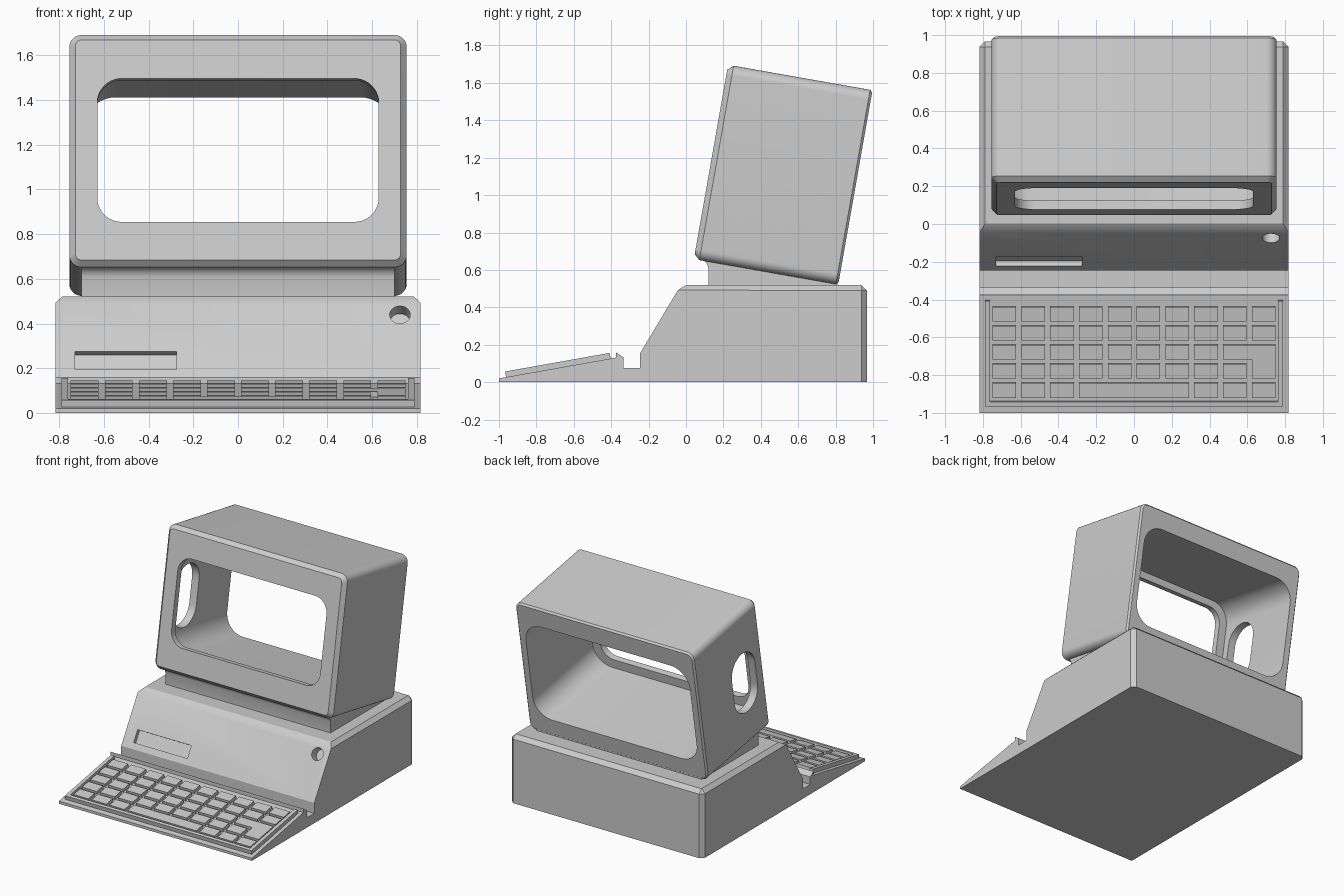
import bpy, bmesh, math
from mathutils import Matrix

if "Cube" in bpy.data.objects:
    bpy.data.objects.remove(bpy.data.objects["Cube"])

grey = bpy.data.materials.new("light_grey")
grey.diffuse_color = (0.604, 0.604, 0.604, 1)
grey.use_nodes = True
grey.node_tree.nodes["Principled BSDF"].inputs["Base Color"].default_value = grey.diffuse_color


def finish(name, bm, smooth=False):
    bmesh.ops.recalc_face_normals(bm, faces=bm.faces[:])
    me = bpy.data.meshes.new(name)
    bm.to_mesh(me)
    bm.free()
    me.materials.append(grey)
    ob = bpy.data.objects.new(name, me)
    bpy.context.collection.objects.link(ob)
    if smooth:
        shade(ob)
    return ob


def activate(ob):
    bpy.ops.object.select_all(action='DESELECT')
    ob.select_set(True)
    bpy.context.view_layer.objects.active = ob


def shade(ob):
    activate(ob)
    bpy.ops.object.shade_smooth_by_angle(angle=math.radians(30))


def prism(bm, bottom, top):
    """Solid between two matching outlines of 3D points."""
    a = [bm.verts.new(p) for p in bottom]
    b = [bm.verts.new(p) for p in top]
    n = len(a)
    bm.faces.new(a[::-1])
    bm.faces.new(b)
    for i in range(n):
        bm.faces.new((a[i], a[(i + 1) % n], b[(i + 1) % n], b[i]))


def side_profile(bm, pts, w):
    prism(bm, [(-w, y, z) for y, z in pts], [(w, y, z) for y, z in pts])


def cut(ob, cutter):
    cutter.hide_render = True
    mod = ob.modifiers.new("cut", 'BOOLEAN')
    mod.object = cutter
    mod.solver = 'EXACT'
    activate(ob)
    bpy.ops.object.modifier_apply(modifier=mod.name)
    bpy.data.objects.remove(cutter)


# Computer case: one side profile, chamfered round the top and back corners
profile = [(-1, 0), (-1, .02), (-.375, .131), (-.375, .16), (-.335, .133),
           (-.335, .075), (-.245, .075), (-.245, .155), (-.028, .52),
           (.967, .52), (.967, 0)]
bm = bmesh.new()
side_profile(bm, profile, .818)
edges = []
for e in bm.edges:
    p, q = e.verts[0].co, e.verts[1].co
    on_top = p.z > .51 and q.z > .51
    back_corner = p.y > .96 and q.y > .96 and abs(p.x - q.x) < .01
    if on_top or back_corner:
        edges.append(e)
bmesh.ops.bevel(bm, geom=edges, offset=.03, segments=1, affect='EDGES')
case = finish("case", bm)

# Disk slot and round socket sunk into the sloping front
lean = math.atan2(.217, .365)
bm = bmesh.new()
bmesh.ops.create_cube(bm, size=1, matrix=Matrix.Translation((-.502, -.1975, .235))
                      @ Matrix.Rotation(-lean, 4, 'X')
                      @ Matrix.Diagonal((.455, .06, .093, 1)))
cut(case, finish("slot_cutter", bm))
bm = bmesh.new()
bmesh.ops.create_cone(bm, cap_ends=True, segments=32, radius1=.046, radius2=.046,
                      depth=.14, matrix=Matrix.Translation((.725, -.076, .44))
                      @ Matrix.Rotation(math.pi / 2 - lean, 4, 'X'))
cut(case, finish("socket_cutter", bm))
shade(case)


# Keyboard parts lie on the sloping deck
def on_deck(bm, outline, low, high):
    def lift(h):
        return [(x, y - .178 * h, .02 + .178 * (y + 1) + h) for x, y in outline]
    prism(bm, lift(low), lift(high))


def rect(x0, x1, y0, y1):
    return [(x0, y0), (x1, y0), (x1, y1), (x0, y1)]


bm = bmesh.new()
on_deck(bm, [(-.79, -.403), (-.79, -.962), (.79, -.962), (.79, -.403),
             (.762, -.403), (.762, -.937), (-.762, -.937), (-.762, -.403)], -.004, .03)
finish("keyboard_rim", bm)

PX, PY, HW, HH = .1525, .1008, .0625, .0385


def col_x(c):
    return (c - 4.5) * PX


def row_y(r):
    return -.474 - r * PY


bm = bmesh.new()
for r in range(5):
    c = 0
    while c < 10:
        span = 4 if (r, c) == (4, 3) else 1      # space bar
        in_return = (r == 2 and c >= 8) or (r == 3 and c == 9)
        if not in_return:
            on_deck(bm, rect(col_x(c) - HW, col_x(c + span - 1) + HW,
                             row_y(r) - HH, row_y(r) + HH), -.004, .024)
        c += span
# L-shaped return key
right, top = col_x(9) + HW, row_y(2) + HH
on_deck(bm, [(col_x(8) - HW, top), (col_x(8) - HW, row_y(2) - HH),
             (col_x(9) - HW, row_y(2) - HH), (col_x(9) - HW, row_y(3) - HH),
             (right, row_y(3) - HH), (right, top)], -.004, .024)
finish("keys", bm)

# Neck: wedge under the tilted monitor with a coved front
bm = bmesh.new()
side_profile(bm, [(.12, .51), (.12, .61), (.113, .632), (.096, .648), (.07, .657),
                  (.10, .665), (.81, .54), (.81, .51)], .70)
finish("neck", bm, True)


# Monitor shell: rounded rectangles lofted out, through the window and back
def ring(bm, y, w, z0, z1, rad, seg=10):
    verts = []
    corners = [(w - rad, z1 - rad), (rad - w, z1 - rad),
               (rad - w, z0 + rad), (w - rad, z0 + rad)]
    for k, (cx, cz) in enumerate(corners):
        for i in range(seg + 1):
            a = math.pi / 2 * (k + i / seg)
            verts.append(bm.verts.new((cx + rad * math.cos(a), y, cz + rad * math.sin(a))))
    return verts


bm = bmesh.new()
rings = [ring(bm, *s) for s in [
    (.711, .743, .667, 1.698, .045),      # back edge
    (.698, .755, .655, 1.71, .055),
    (-.043, .755, .655, 1.71, .055),      # front chamfer
    (-.073, .728, .682, 1.683, .028),
    (-.073, .63, .855, 1.507, .11),       # window
    (-.025, .63, .855, 1.507, .11),
    (-.025, .695, .785, 1.56, .15),       # cavity
    (.711, .695, .785, 1.56, .15)]]
for a, b in zip(rings, rings[1:] + rings[:1]):
    n = len(a)
    for i in range(n):
        bm.faces.new((a[i], a[(i + 1) % n], b[(i + 1) % n], b[i]))
monitor = finish("monitor", bm)

# Oval opening through the left wall
bm = bmesh.new()
oval = []
for k, cz in enumerate((1.248, 1.058)):
    for i in range(17):
        a = math.pi * (k + i / 16)
        oval.append((.17 + .14 * math.cos(a), cz + .14 * math.sin(a)))
prism(bm, [(-.85, y, z) for y, z in oval], [(-.6, y, z) for y, z in oval])
cut(monitor, finish("oval_cutter", bm))
monitor.rotation_euler.x = math.radians(-10)
shade(monitor)
